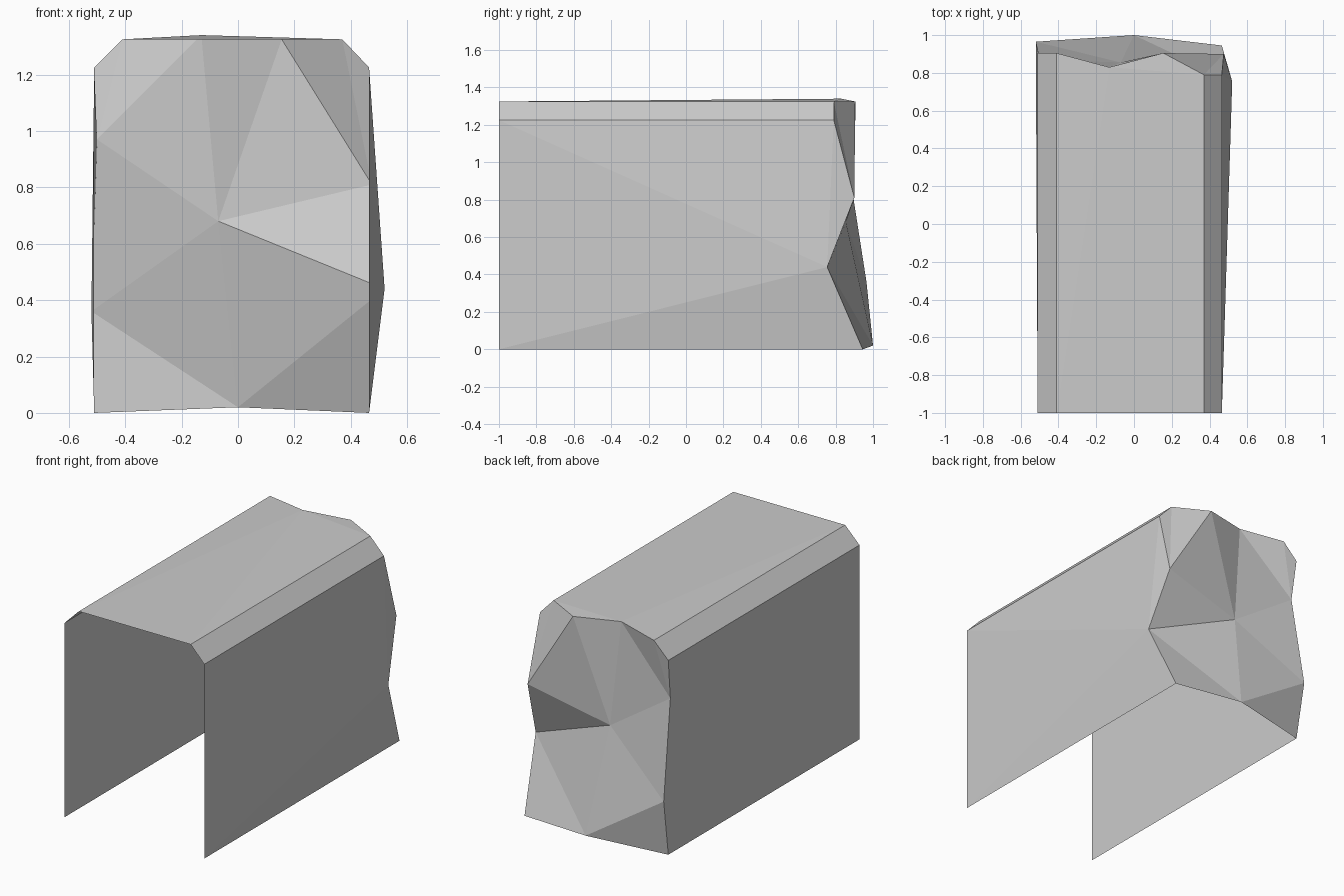
import bpy
import bmesh
from mathutils import Vector

default_cube = bpy.data.objects.get("Cube")
if default_cube:
    bpy.data.objects.remove(default_cube, do_unlink=True)

# One plain grey for the whole shell
grey = bpy.data.materials.new("plain grey")
grey.use_nodes = True
grey.diffuse_color = (0.6, 0.6, 0.6, 1)
grey.node_tree.nodes["Principled BSDF"].inputs["Base Color"].default_value = grey.diffuse_color


def fan(hub, *rim):
    """Triangles running from one hub point along an open rim."""
    return [(hub, a, b) for a, b in zip(rim, rim[1:])]


def build(name, faces, inside):
    """Make a flat-shaded part whose faces all look away from an inside point."""
    bm = bmesh.new()
    for corners in faces:
        bm.faces.new([bm.verts.new(p) for p in corners])
    bmesh.ops.remove_doubles(bm, verts=bm.verts, dist=0.001)
    bm.normal_update()
    for face in bm.faces:
        if face.normal.dot(face.calc_center_median() - Vector(inside)) < 0:
            face.normal_flip()
    mesh = bpy.data.meshes.new(name)
    bm.to_mesh(mesh)
    bm.free()
    mesh.materials.append(grey)
    part = bpy.data.objects.new(name, mesh)
    bpy.context.collection.objects.link(part)
    return part


# Open front edge: bevelled arch profile
front_y = -1
profile = [(-0.51, 0), (-0.51, 1.225), (-0.41, 1.325),
           (0.37, 1.325), (0.465, 1.225), (0.465, 0)]
front = [(x, front_y, z) for x, z in profile]
right_foot, right_eave, right_ridge, left_ridge, left_eave, left_foot = front

# Ragged rear rim, going round from the right foot to the left foot
rear_right_foot = (-0.51, 0.905, 0)
right_bulge = (-0.52, 0.965, 0.36)
right_notch = (-0.5, 0.87, 0.97)
rear_right_eave = (-0.51, 0.905, 1.225)
rear_right_ridge = (-0.41, 0.905, 1.325)
top_dip = (-0.13, 0.83, 1.34)
top_peak = (0.155, 0.905, 1.325)
rear_left_ridge = (0.37, 0.79, 1.325)
rear_left_eave = (0.465, 0.79, 1.225)
left_peak = (0.475, 0.9, 0.81)
left_dent = (0.52, 0.755, 0.44)
rear_left_foot = (0.465, 0.945, 0)
bottom_peak = (0, 1, 0.02)
hollow = (-0.07, 0.855, 0.68)

# Side walls
middle = (0, 0, 0.6)
build("right_wall",
      fan(right_bulge, rear_right_foot, right_foot, right_eave, right_notch)
      + [(right_eave, rear_right_eave, right_notch)], middle)
build("left_wall",
      fan(left_dent, rear_left_foot, left_foot, left_eave, rear_left_eave, left_peak),
      middle)

# Roof and its bevelled edges
build("roof", fan(top_dip, rear_right_ridge, right_ridge, left_ridge,
                  rear_left_ridge, top_peak), middle)
build("right_bevel", [(right_eave, right_ridge, rear_right_ridge, rear_right_eave)], middle)
build("left_bevel", [(left_eave, left_ridge, rear_left_ridge, rear_left_eave)], middle)

# Faceted rear wall around a shallow hollow
rear = fan(hollow, top_dip, top_peak, left_peak, left_dent,
           bottom_peak, right_bulge, right_notch, top_dip)
rear += fan(right_notch, rear_right_eave, rear_right_ridge, top_dip)
rear += fan(left_peak, top_peak, rear_left_ridge, rear_left_eave)
rear += [(left_dent, bottom_peak, rear_left_foot),
         (right_bulge, bottom_peak, rear_right_foot)]
build("rear_wall", rear, (0, -1, 0.6))
